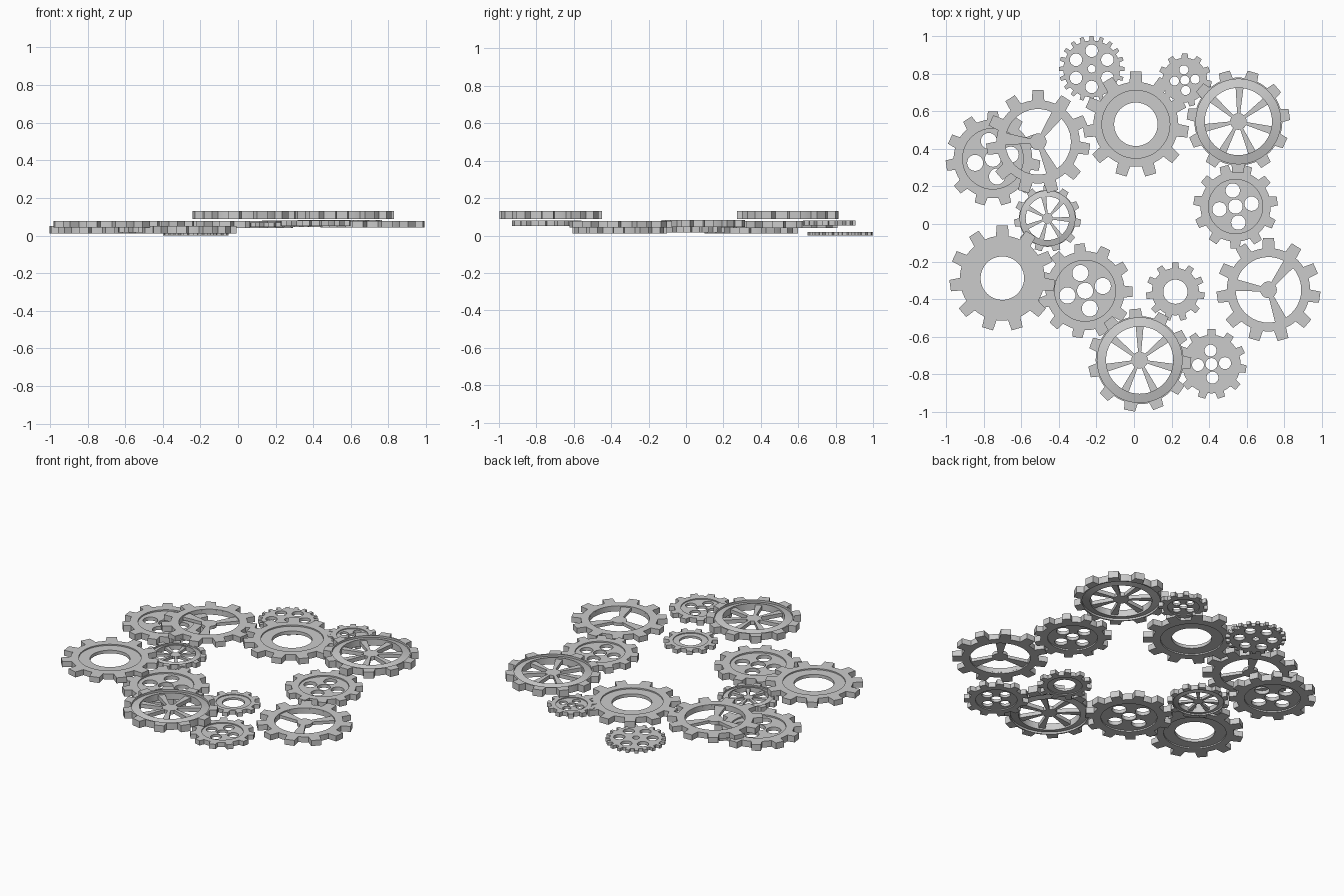
import bpy, bmesh
from math import sin, cos, pi, radians, tau

if "Cube" in bpy.data.objects:
    bpy.data.objects.remove(bpy.data.objects["Cube"])


def circle(r, cx=0.0, cy=0.0, n=48):
    return [(cx + r * cos(tau * i / n), cy + r * sin(tau * i / n)) for i in range(n)]


def teeth(n, tip, root, phase, base_w=0.30, tip_w=0.215):
    """Toothed outline with tapered teeth and rounded roots."""
    pts = []
    base = base_w / 2 * 11 / n
    top = tip_w / 2 * 11 / n
    for i in range(n):
        a = phase + tau * i / n
        for r, d in ((root, -base), (tip, -top), (tip, top), (root, base)):
            pts.append((r * cos(a + d), r * sin(a + d)))
        gap = tau / n - 2 * base
        for k in (1, 2):
            b = a + base + gap * k / 3
            pts.append((root * cos(b), root * sin(b)))
    return pts


def wedges(n, hub, rim, phase, w_hub, w_rim):
    """Openings between n tapered spokes."""
    out = []
    for i in range(n):
        a, b = phase + tau * i / n, phase + tau * (i + 1) / n
        loop = []
        for r, w, flip in ((rim, w_rim, False), (hub, w_hub, True)):
            s, e = a + w / r, b - w / r
            if flip:
                s, e = e, s
            loop += [(r * cos(s + (e - s) * k / 10), r * sin(s + (e - s) * k / 10)) for k in range(11)]
        out.append(loop)
    return out


def add_plate(bm, loops, scale, z0, z1):
    """Fill a flat profile with holes and give it thickness."""
    cu = bpy.data.curves.new("profile", 'CURVE')
    cu.dimensions = '2D'
    cu.fill_mode = 'BOTH'
    cu.extrude = (z1 - z0) / 2
    for loop in loops:
        sp = cu.splines.new('POLY')
        sp.points.add(len(loop) - 1)
        for p, (x, y) in zip(sp.points, loop):
            p.co = (x * scale, y * scale, 0, 1)
        sp.use_cyclic_u = True
    tmp = bpy.data.objects.new("profile", cu)
    bpy.context.collection.objects.link(tmp)
    bpy.context.view_layer.update()
    me = bpy.data.meshes.new_from_object(tmp.evaluated_get(bpy.context.evaluated_depsgraph_get()))
    part = bmesh.new()
    part.from_mesh(me)
    bmesh.ops.remove_doubles(part, verts=part.verts, dist=1e-5)
    bmesh.ops.translate(part, verts=part.verts, vec=(0, 0, (z0 + z1) / 2))
    bmesh.ops.recalc_face_normals(part, faces=part.faces)
    part.to_mesh(me)
    part.free()
    bm.from_mesh(me)
    bpy.data.objects.remove(tmp)
    bpy.data.curves.remove(cu)
    bpy.data.meshes.remove(me)


def add_lathe(bm, profile, n=48):
    """Closed ring swept from a small cross-section."""
    rings = [[bm.verts.new((r * cos(tau * i / n), r * sin(tau * i / n), z)) for i in range(n)]
             for r, z in profile]
    faces = []
    for j in range(len(rings)):
        p, q = rings[j], rings[(j + 1) % len(rings)]
        for i in range(n):
            k = (i + 1) % n
            faces.append(bm.faces.new((p[i], p[k], q[k], q[i])))
    bmesh.ops.recalc_face_normals(bm, faces=faces)


def gear(name, kind, x, y, r, z0, z1, phase, inner=90):
    ph, ia = radians(phase), radians(inner)
    h = z1 - z0
    bm = bmesh.new()
    lo, hi = z0 + h * 0.22, z1 - h * 0.22
    if kind == 'ring':
        add_plate(bm, [teeth(11, 1, 0.8, ph), circle(0.64)], r, z0, z1)
        add_plate(bm, [circle(0.65), circle(0.41)], r, lo, hi)
    elif kind == 'disc':
        add_plate(bm, [teeth(11, 1, 0.83, ph), circle(0.64)], r, z0, z1)
        holes = [circle(0.17, n=24)]
        holes += [circle(0.17, 0.385 * cos(ia + k * pi / 2), 0.385 * sin(ia + k * pi / 2), 24)
                  for k in range(4)]
        add_plate(bm, [circle(0.65)] + holes, r, lo, hi)
    elif kind == 'three':
        add_plate(bm, [teeth(11, 1, 0.8, ph), circle(0.63)], r, z0, z1)
        add_plate(bm, [circle(0.65)] + wedges(3, 0.16, 0.63, ia, 0.05, 0.115), r, lo, hi)
    elif kind == 'seven':
        add_plate(bm, [teeth(11, 1, 0.85, ph), circle(0.82)], r, z0, z1)
        # sloping inner rim
        add_lathe(bm, [(0.825 * r, z0 + h * 0.3), (0.825 * r, z1 - h * 0.3),
                       (0.65 * r, z1), (0.65 * r, z0)])
        add_plate(bm, [circle(0.67)] + wedges(7, 0.16, 0.65, ia, 0.03, 0.075), r, lo, hi)
    else:
        holes = [circle(0.12, n=20)]
        holes += [circle(0.19, 0.55 * cos(ia + k * pi / 3), 0.55 * sin(ia + k * pi / 3), 24)
                  for k in range(6)]
        add_plate(bm, [teeth(20, 1, 0.86, ph)] + holes, r, z0, z1)
    me = bpy.data.meshes.new(name)
    bm.to_mesh(me)
    bm.free()
    ob = bpy.data.objects.new(name, me)
    ob.location = (x, y, 0)
    bpy.context.collection.objects.link(ob)
    bpy.ops.object.select_all(action='DESELECT')
    ob.select_set(True)
    bpy.context.view_layer.objects.active = ob
    bpy.ops.object.shade_smooth_by_angle(angle=radians(30))


# name, kind, x, y, radius, bottom, top, tooth angle, spoke/hole angle
gear("six_hole_gear", 'six', -0.225, 0.825, 0.175, 0.0, 0.02, 90)
gear("small_disc_gear", 'disc', 0.27, 0.765, 0.143, 0.053, 0.08, 90, 95)
gear("back_ring_gear", 'ring', 0.01, 0.53, 0.282, 0.04, 0.077, 90)
gear("back_spoked_gear", 'seven', 0.555, 0.545, 0.275, 0.087, 0.13, 106, 88)
gear("left_three_spoke_gear", 'three', -0.51, 0.437, 0.277, 0.042, 0.077, 90, 175)
gear("left_disc_gear", 'disc', -0.75, 0.347, 0.252, 0.01, 0.05, 90, 283)
gear("small_spoked_gear", 'seven', -0.46, 0.03, 0.178, 0.015, 0.045, 90, 100)
gear("left_ring_gear", 'ring', -0.70, -0.288, 0.282, 0.042, 0.077, 90)
gear("front_disc_gear", 'disc', -0.26, -0.355, 0.253, 0.01, 0.05, 97, 105)
gear("small_ring_gear", 'ring', 0.22, -0.36, 0.157, 0.045, 0.07, 90)
gear("right_three_spoke_gear", 'three', 0.715, -0.35, 0.277, 0.042, 0.077, 90, 172)
gear("right_disc_gear", 'disc', 0.54, 0.093, 0.225, 0.045, 0.082, 106, 100)
gear("front_spoked_gear", 'seven', 0.03, -0.724, 0.275, 0.087, 0.13, 95, 90)
gear("corner_disc_gear", 'disc', 0.412, -0.745, 0.187, 0.05, 0.08, 90, 94)
